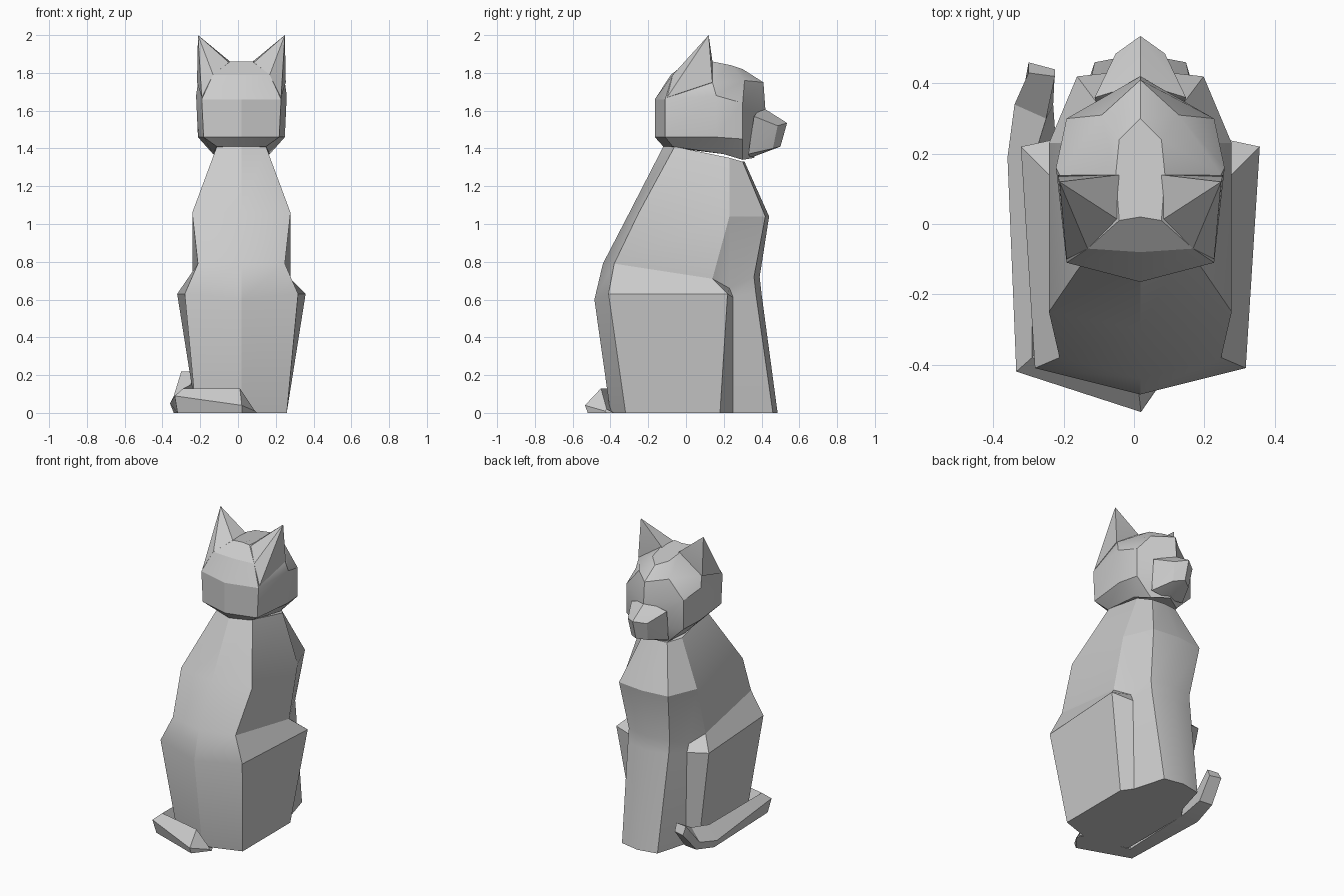
import bpy
import bmesh
import math
from mathutils import Vector

default_cube = bpy.data.objects.get("Cube")
if default_cube:
    bpy.data.objects.remove(default_cube, do_unlink=True)

MIDDLE = 0.018   # the animal sits slightly off centre because of its tail
UNIT = 0.01      # profiles are written in hundredths

# One plain stone colour for everything
stone = bpy.data.materials.new("stone_grey")
stone.use_nodes = True
stone.diffuse_color = (0.6, 0.6, 0.6, 1)
stone.node_tree.nodes["Principled BSDF"].inputs["Base Color"].default_value = stone.diffuse_color


def finish(name, bm, smooth_angle=25):
    """Clean the mesh, turn it into an object and shade it."""
    bmesh.ops.remove_doubles(bm, verts=bm.verts, dist=0.002)
    bmesh.ops.recalc_face_normals(bm, faces=bm.faces)
    mesh = bpy.data.meshes.new(name)
    bm.to_mesh(mesh)
    bm.free()
    mesh.materials.append(stone)
    obj = bpy.data.objects.new(name, mesh)
    bpy.context.collection.objects.link(obj)
    bpy.ops.object.select_all(action="DESELECT")
    obj.select_set(True)
    bpy.context.view_layer.objects.active = obj
    bpy.ops.object.shade_smooth_by_angle(angle=math.radians(smooth_angle))
    return obj


def place(point, side=1, middle=MIDDLE):
    x, y, z = point
    return Vector((side * x * UNIT + middle, y * UNIT, z * UNIT))


def loft(name, rings):
    """Skin a stack of closed rings and cap both ends."""
    bm = bmesh.new()
    loops = [[bm.verts.new(co) for co in ring] for ring in rings]
    count = len(loops[0])
    for low, high in zip(loops, loops[1:]):
        for i in range(count):
            j = (i + 1) % count
            bm.faces.new((low[i], low[j], high[j], high[i]))
    bm.faces.new(loops[0][::-1])
    bm.faces.new(loops[-1])
    return finish(name, bm)


def mirrored_ring(half):
    """Half outline from back centre to front centre, closed by its mirror."""
    right = [place(p) for p in half]
    left = [place(p, -1) for p in half[1:-1]]
    return right + left[::-1]


def hull(name, points):
    bm = bmesh.new()
    for co in points:
        bm.verts.new(co)
    result = bmesh.ops.convex_hull(bm, input=bm.verts)
    unused = [v for v in result["geom_interior"] if isinstance(v, bmesh.types.BMVert)]
    bmesh.ops.delete(bm, geom=unused, context="VERTS")
    return finish(name, bm)


# Body with haunches and joined front legs:
# back, back corner, haunch front, leg side, leg front corner, front
body = [
    [(0, -40, 0), (24, -32, 0), (24, 18, 0), (19, 25, 0), (13, 46, 0), (0, 48.5, 0)],
    [(0, -48.5, 60), (30, -41, 63), (34, 22, 63), (20, 25, 61), (15, 37, 63), (0, 40, 63)],
    [(0, -44, 79), (23, -38, 79), (26, 14, 71), (20, 23, 66), (15, 36, 72), (0, 39, 72)],
    [(0, -30, 106), (26, -25, 106), (26, 23, 104), (26, 23, 104), (18, 42, 104), (0, 44, 104)],
    [(0, -12, 141), (13, -6, 141), (15, 23, 135), (15, 23, 135), (9, 30, 133), (0, 31, 133)],
]
loft("body", [mirrored_ring(half) for half in body])

# Head: back, back corner, cheek, face corner, face centre
head = [
    [(0, -12, 141), (13, -7, 141), (15, 20, 137), (10, 30, 134), (0, 36, 135)],
    [(0, -16.5, 146), (20, -11, 146), (23, 16, 146), (21, 30, 145), (0, 40, 144)],
    [(0, -16.5, 166), (21, -11, 166), (24, 16, 168), (21, 30, 164), (0, 42, 161)],
    [(0, -8, 179), (15, -7, 179), (23, 14, 175), (11, 31, 176), (0, 41, 175)],
    [(0, 2, 186), (6, 1, 186), (7, 14, 186), (6, 24, 184), (0, 30, 182)],
]
loft("head", [mirrored_ring(half) for half in head])

# Snout
snout = [(0, 53.5, 153.5), (7, 48.5, 152), (0, 50, 141), (6, 46, 140),
         (0, 40, 162), (13, 36, 157), (12, 33, 137), (0, 34, 135)]
hull("snout", [place(p, side) for p in snout for side in (1, -1)])

# Ears: tip, inner base, outer base, back base, outer back, root
ear = [(23, 12, 200), (6, 14, 186), (23.5, 14, 175), (15, -7, 179),
       (21, -10, 167), (6, 1, 185), (12, 12, 170)]
for name, side in (("left_ear", 1), ("right_ear", -1)):
    hull(name, [place(p, side) for p in ear])

# Tail wrapped round the right side: outer foot, outer edge, top, inner foot
tail = [
    [(10, -42, 0), (9, -43, 1), (8, -42, 2), (8, -38, 0)],
    [(2, -52, 0), (2, -53.5, 4), (1, -45, 13), (1, -38, 0)],
    [(-32, -40, 0), (-33.5, -42, 9), (-29, -38, 13), (-24, -32, 0)],
    [(-34, 19, 0), (-36, 19, 5), (-29, 17, 13), (-22, 20, 0)],
    [(-32, 35, 4), (-34, 34, 9), (-25, 30, 15), (-23, 34, 4)],
    [(-30, 46, 17), (-30, 43, 22), (-22.5, 42, 22), (-22.5, 44, 17)],
]
loft("tail", [[place(p, middle=0) for p in ring] for ring in tail])
